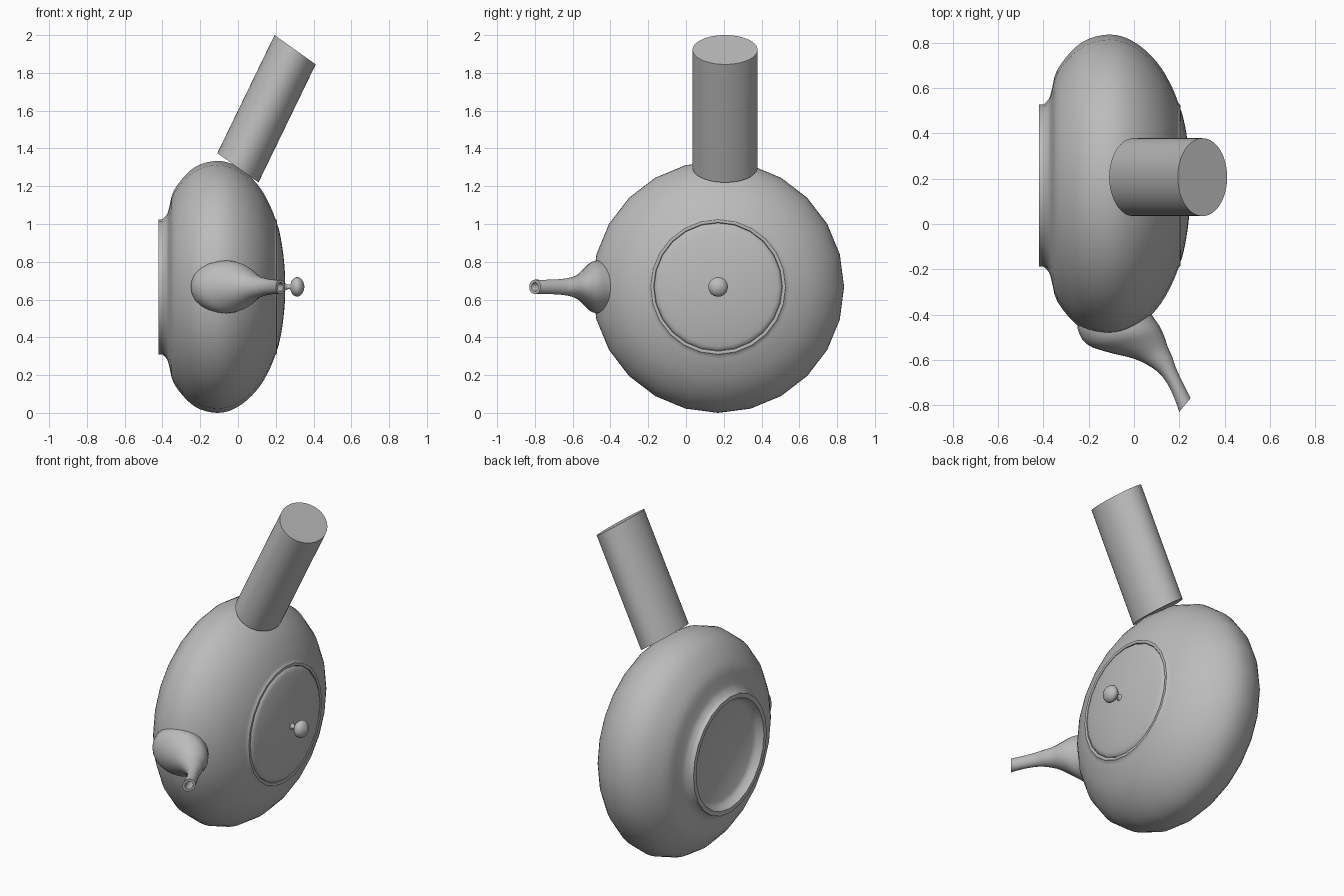
import bpy, bmesh
from math import sin, cos, pi, radians
from mathutils import Matrix, Vector

cube = bpy.data.objects.get("Cube")
if cube:
    bpy.data.objects.remove(cube)

clay = bpy.data.materials.new("plain grey")
clay.use_nodes = True
GREY = (0.5, 0.5, 0.5, 1)
clay.diffuse_color = GREY
clay.node_tree.nodes["Principled BSDF"].inputs["Base Color"].default_value = GREY

AXIS_Y, AXIS_Z = 0.17, 0.667   # the pot lies on its side, its axis along x


def finish(name, bm, angle=40):
    bmesh.ops.recalc_face_normals(bm, faces=bm.faces)
    mesh = bpy.data.meshes.new(name)
    bm.to_mesh(mesh)
    bm.free()
    obj = bpy.data.objects.new(name, mesh)
    bpy.context.collection.objects.link(obj)
    mesh.materials.append(clay)
    bpy.ops.object.select_all(action="DESELECT")
    obj.select_set(True)
    bpy.context.view_layer.objects.active = obj
    bpy.ops.object.shade_smooth_by_angle(angle=radians(angle))
    return obj


def smooth_path(points, steps=3):
    """Catmull-Rom interpolation through tuples of any length."""
    pts = [Vector(p) for p in points]
    pts = [pts[0]] + pts + [pts[-1]]
    out = []
    for a, b, c, d in zip(pts, pts[1:], pts[2:], pts[3:]):
        for i in range(steps):
            t = i / steps
            out.append(0.5 * (2 * b + (c - a) * t + (2 * a - 5 * b + 4 * c - d) * t * t
                              + (3 * b - a - 3 * c + d) * t ** 3))
    return out + [pts[-1]]


def skin(name, rings, angle=40):
    """Bridge a list of equal rings and cap both ends."""
    bm = bmesh.new()
    loops = [[bm.verts.new(p) for p in ring] for ring in rings]
    n = len(loops[0])
    for low, high in zip(loops, loops[1:]):
        for i in range(n):
            j = (i + 1) % n
            bm.faces.new((low[i], low[j], high[j], high[i]))
    bm.faces.new(loops[0])
    bm.faces.new(loops[-1])
    return finish(name, bm, angle)


def lathe(name, profile, sides=24, angle=40):
    """Turn (x, radius) points about the pot's axis."""
    turns = [2 * pi * i / sides for i in range(sides)]
    return skin(name, [[(x, AXIS_Y + r * sin(a), AXIS_Z + r * cos(a)) for a in turns]
                       for x, r in profile], angle)


# Body: recessed foot, flared ring, round belly and mouth bead
foot = [(-0.37, 0.29), (-0.385, 0.315), (-0.42, 0.33), (-0.42, 0.357)]
belly = smooth_path([(-0.40, 0.358), (-0.375, 0.385), (-0.362, 0.43), (-0.34, 0.51),
                     (-0.27, 0.60), (-0.20, 0.648), (-0.11, 0.667), (-0.03, 0.65),
                     (0.05, 0.598), (0.12, 0.52), (0.17, 0.43), (0.197, 0.362)])
mouth = [(0.204, 0.357), (0.206, 0.348), (0.203, 0.341), (0.19, 0.337)]
lathe("pot_body", foot + belly + mouth)

# Lid and knob
lathe("lid", smooth_path([(0.185, 0.333), (0.207, 0.333), (0.226, 0.26),
                          (0.24, 0.17), (0.248, 0.08), (0.25, 0.01)]))
lathe("lid_knob", smooth_path([(0.245, 0.024), (0.258, 0.014), (0.276, 0.014), (0.285, 0.034),
                               (0.302, 0.049), (0.32, 0.051), (0.338, 0.038),
                               (0.349, 0.016), (0.351, 0.003)]), angle=60)

# Side handle: a slanted round bar with slightly skewed ends
bm = bmesh.new()
bmesh.ops.create_cone(bm, cap_ends=True, segments=64, radius1=1, radius2=1, depth=1)
across, wide, along = (0.109, 0, -0.0775), (0, 0.172, 0), (0.303, 0, 0.625)
skew = Matrix((across, wide, along)).transposed().to_4x4()
bm.transform(Matrix.Translation((0.151, 0.207, 1.61)) @ skew)
finish("side_handle", bm)

# Spout: outer x, y, inner x, y and half height of each section
sections = smooth_path([(-0.24, -0.40, 0.04, -0.34, 0.12), (-0.25, -0.46, 0.085, -0.41, 0.14),
                        (-0.21, -0.53, 0.115, -0.455, 0.135), (-0.12, -0.565, 0.135, -0.50, 0.10),
                        (0.0, -0.595, 0.15, -0.545, 0.066), (0.08, -0.635, 0.17, -0.59, 0.05),
                        (0.13, -0.68, 0.185, -0.635, 0.042), (0.17, -0.75, 0.215, -0.70, 0.038),
                        (0.20, -0.83, 0.25, -0.77, 0.038)])


def spout_ring(section, scale=1.0, sides=24):
    x1, y1, x2, y2, h = section
    ring = []
    for i in range(sides):
        a = 2 * pi * i / sides
        c, s = scale * cos(a) / 2, scale * sin(a)
        ring.append(((x1 + x2) / 2 + (x2 - x1) * c, (y1 + y2) / 2 + (y2 - y1) * c, AXIS_Z + h * s))
    return ring


rings = [spout_ring(s) for s in sections]
rings += [spout_ring(s, 0.6) for s in (sections[-1], sections[-3], sections[-5])]
skin("spout", rings, 50)
